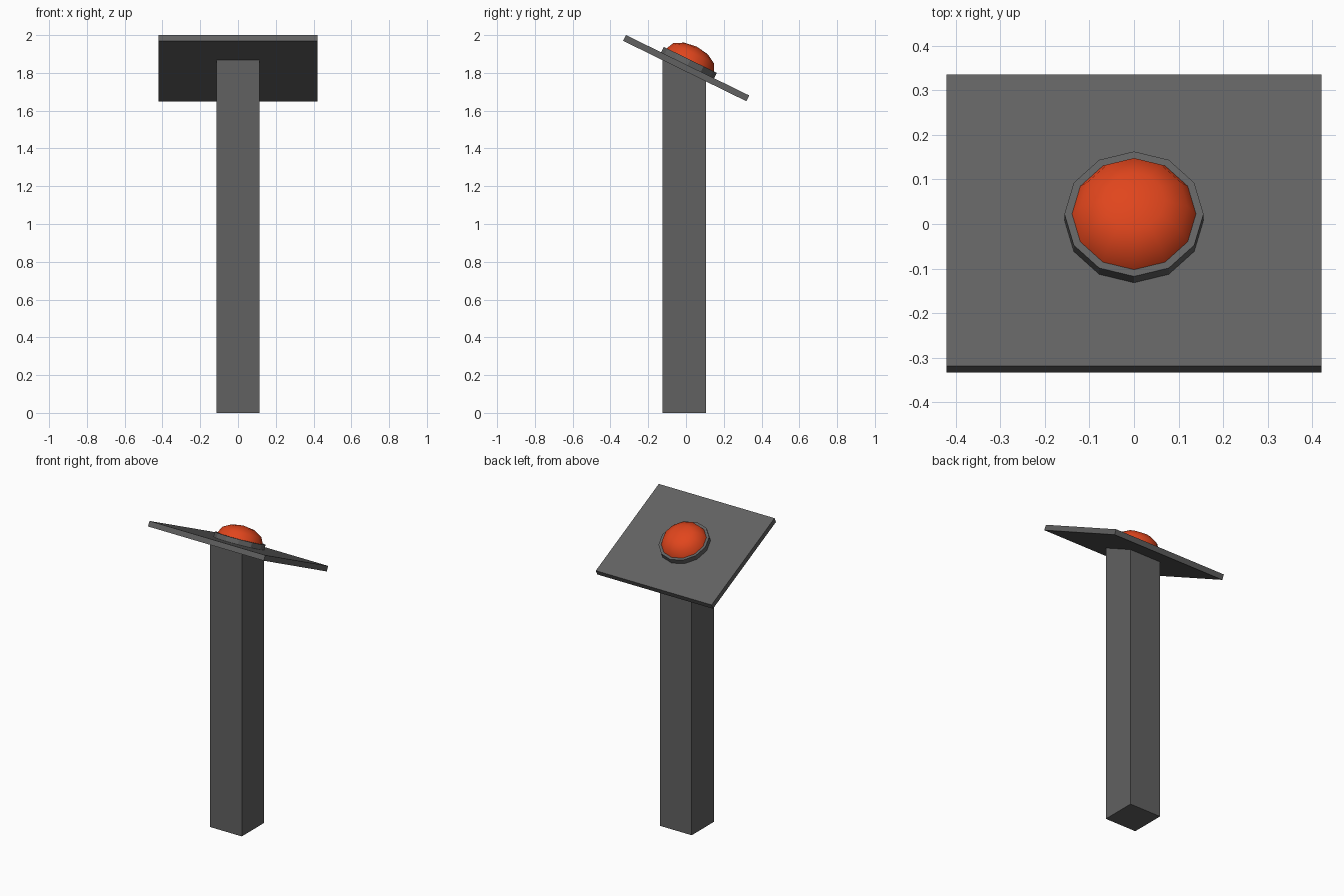
import bpy, bmesh, math
from mathutils import Matrix, Vector

if "Cube" in bpy.data.objects:
    bpy.data.objects.remove(bpy.data.objects["Cube"])

TILT = math.radians(26.1)
PLATE_T = 0.034
HEAD = Matrix.Translation((0, 0.001, 1.825)) @ Matrix.Rotation(-TILT, 4, 'X')


def material(name, color):
    m = bpy.data.materials.new(name)
    m.diffuse_color = (*color, 1)
    m.use_nodes = True
    m.node_tree.nodes["Principled BSDF"].inputs["Base Color"].default_value = m.diffuse_color
    return m


dark_grey = material("dark_grey", (0.12, 0.12, 0.12))
orange = material("orange", (0.75, 0.06, 0.012))


def finish(name, bm, mat, smooth=False):
    bmesh.ops.recalc_face_normals(bm, faces=bm.faces)
    mesh = bpy.data.meshes.new(name)
    for f in bm.faces:
        f.smooth = smooth
    bm.to_mesh(mesh)
    bm.free()
    mesh.materials.append(mat)
    obj = bpy.data.objects.new(name, mesh)
    bpy.context.collection.objects.link(obj)
    return obj


def box(size, matrix):
    bm = bmesh.new()
    bmesh.ops.create_cube(bm, size=1, matrix=matrix @ Matrix.Diagonal((*size, 1)))
    return bm


# Square post, its top cut to the slope of the plate
bm = box((0.23, 0.23, 1.8), Matrix.Translation((0, -0.01, 0.9)))
for v in bm.verts:
    if v.co.z > 1:
        v.co.z = 1.82 - (v.co.y - 0.001) * math.tan(TILT)
finish("post", bm, dark_grey)

# Tilted plate
finish("tilted_plate", box((0.84, 0.727, PLATE_T), HEAD), dark_grey)

# Twelve-sided collar resting on the plate
COLLAR_H = 0.032
bm = bmesh.new()
bmesh.ops.create_cone(bm, cap_ends=True, segments=12, radius1=0.156, radius2=0.156,
                      depth=COLLAR_H,
                      matrix=HEAD @ Matrix.Translation((0, 0, (PLATE_T + COLLAR_H) / 2)))
finish("button_collar", bm, dark_grey)

# Flattened half-sphere button
bm = bmesh.new()
bmesh.ops.create_uvsphere(bm, u_segments=12, v_segments=6, radius=1)
bmesh.ops.delete(bm, geom=[v for v in bm.verts if v.co.z < -0.01], context='VERTS')
bm.transform(HEAD @ Matrix.Translation((0, 0, PLATE_T / 2 + COLLAR_H))
             @ Matrix.Diagonal((0.139, 0.139, 0.078, 1)))
bmesh.ops.recalc_face_normals(bm, faces=bm.faces)
up = HEAD.to_3x3() @ Vector((0, 0, 1))
if sum((f.normal.dot(up) for f in bm.faces)) < 0:
    bmesh.ops.reverse_faces(bm, faces=bm.faces)
finish("dome_button", bm, orange, smooth=True)
